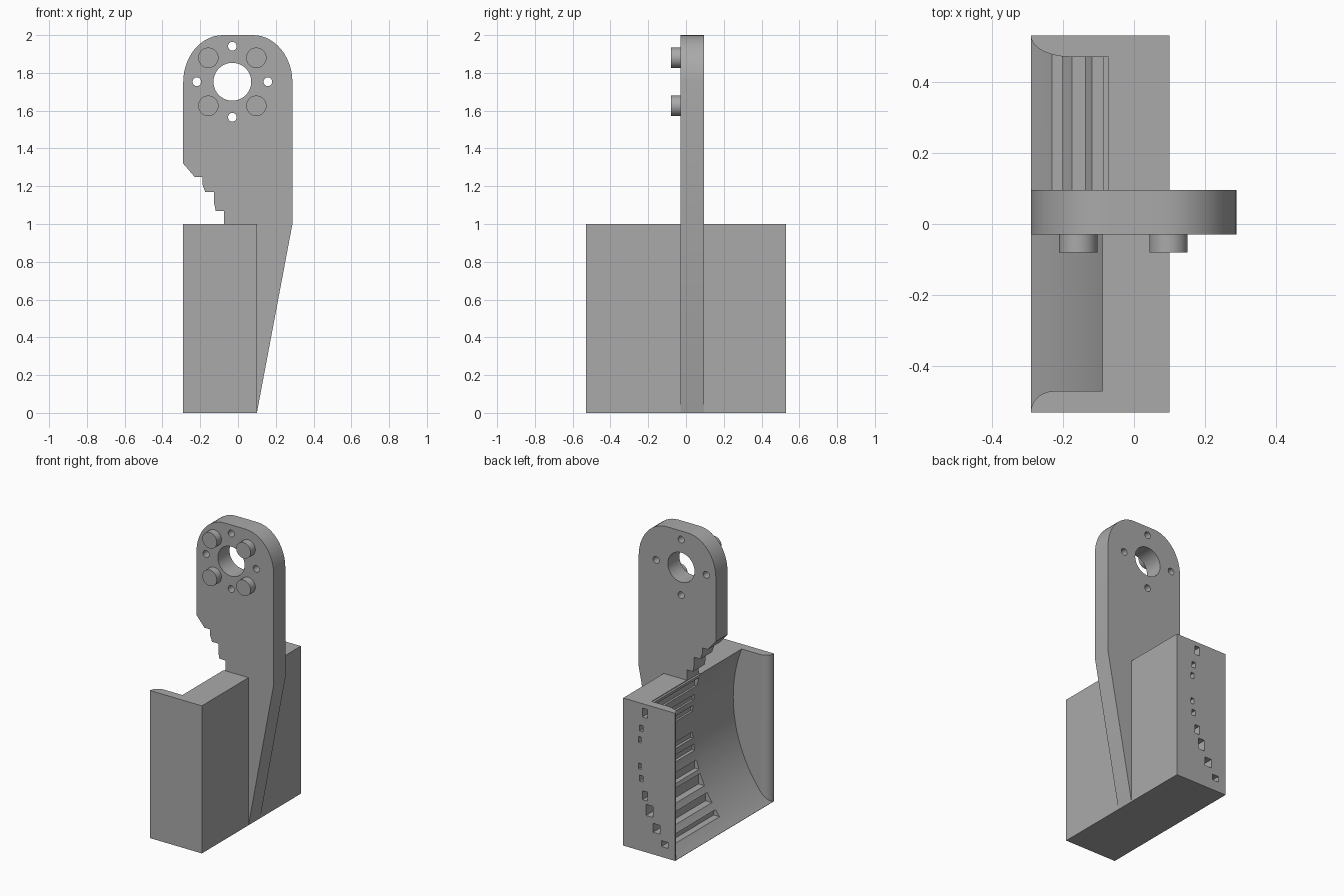
import bpy, bmesh, math
from mathutils import Matrix

cube = bpy.data.objects.get("Cube")
if cube:
    bpy.data.objects.remove(cube, do_unlink=True)

grey = bpy.data.materials.new("plain grey")
grey.use_nodes = True
colour = (0.4, 0.4, 0.4, 1)
grey.diffuse_color = colour
grey.node_tree.nodes["Principled BSDF"].inputs["Base Color"].default_value = colour

# Concave seat: circle in the xz plane
SEAT_X, SEAT_Z, SEAT_R = -0.975, 0.66, 0.95
BACK, FRONT = 0.095, -0.03


def seat_x(offset):
    return SEAT_X + math.sqrt(SEAT_R ** 2 - offset ** 2)


def finish(name, bm):
    bmesh.ops.recalc_face_normals(bm, faces=bm.faces)
    mesh = bpy.data.meshes.new(name)
    bm.to_mesh(mesh)
    bm.free()
    obj = bpy.data.objects.new(name, mesh)
    bpy.context.collection.objects.link(obj)
    mesh.materials.append(grey)
    return obj


def prism(name, points, start, end, axis):
    """Extrude a flat outline along y (xz outline) or z (xy outline)."""
    bm = bmesh.new()
    place = (lambda a, b: (a, start, b)) if axis == "y" else (lambda a, b: (a, b, start))
    face = bm.faces.new([bm.verts.new(place(a, b)) for a, b in points])
    moved = bmesh.ops.extrude_face_region(bm, geom=[face])["geom"]
    step = end - start
    bmesh.ops.translate(bm, verts=[v for v in moved if isinstance(v, bmesh.types.BMVert)],
                        vec=(0, step, 0) if axis == "y" else (0, 0, step))
    return finish(name, bm)


def box(name, x0, x1, y0, y1, z0, z1):
    return prism(name, [(x0, z0), (x1, z0), (x1, z1), (x0, z1)], y0, y1, "y")


def rod(name, x, z, radius, y0, y1, sides=48):
    bm = bmesh.new()
    bmesh.ops.create_cone(bm, cap_ends=True, segments=sides, radius1=radius,
                          radius2=radius, depth=y1 - y0)
    bm.transform(Matrix.Translation((x, (y0 + y1) / 2, z)) @ Matrix.Rotation(math.pi / 2, 4, "X"))
    return finish(name, bm)


def combine(obj, other, operation="DIFFERENCE"):
    mod = obj.modifiers.new("shape", "BOOLEAN")
    mod.operation, mod.object, mod.solver = operation, other, "EXACT"
    bpy.context.view_layer.objects.active = obj
    bpy.ops.object.modifier_apply(modifier=mod.name)
    bpy.data.objects.remove(other, do_unlink=True)


def smooth(obj):
    bpy.ops.object.select_all(action="DESELECT")
    obj.select_set(True)
    bpy.context.view_layer.objects.active = obj
    bpy.ops.object.shade_smooth_by_angle(angle=math.radians(25))


def arc(cx, cy, rx, ry, a0, a1, steps=14):
    return [(cx + rx * math.cos(math.radians(a0 + (a1 - a0) * i / steps)),
             cy + ry * math.sin(math.radians(a0 + (a1 - a0) * i / steps)))
            for i in range(steps + 1)]


# Block with a concave seat between two rounded cheeks
block = box("seat_block", -0.29, 0.10, -0.53, 0.53, 0, 1)
hollow = rod("hollow", SEAT_X, SEAT_Z, SEAT_R, -0.7, 0.7, 192)
flare = ([(-2, 0.53)] + arc(-0.18, 0.53, 0.11, 0.06, 180, 270)
         + [(0.3, 0.47), (0.3, -0.47)]
         + arc(-0.225, -0.53, 0.065, 0.06, 90, 180) + [(-2, -0.53)])
combine(hollow, prism("flare", flare, -0.4, 1.8, "z"), "INTERSECT")
combine(block, hollow)

# Grooves: (near, far) height offsets from the middle of the seat
grooves = [(0.55, 0.59), (0.45, 0.51), (0.335, 0.41), (0.25, 0.31), (0.15, 0.19), (0.07, 0.11)]
for side in (1, -1):
    for near, far in grooves:
        if side > 0 and near > 0.4:
            continue
        z0, z1 = sorted((SEAT_Z + side * near, SEAT_Z + side * far))
        end = 0.47 if z1 > 1 else 0.6
        combine(block, box("groove", seat_x(far) - 0.004, seat_x(near) + 0.014,
                           FRONT, end, z0, z1))
smooth(block)

# Upright plate with a stepped lower edge and a tapering web
outline = [(-0.29, SEAT_Z * 2)]
for near, far in grooves[:3]:
    tip = seat_x(near) + 0.012
    outline += [(seat_x(far), SEAT_Z + far), (tip, SEAT_Z + far), (tip, max(1, SEAT_Z + near))]
outline += [(0.05, 1), (0.05, 0.001), (0.10, 0.001), (0.288, 1)]
outline += arc(0.078, 1.75, 0.21, 0.25, 0, 90) + arc(-0.08, 1.75, 0.21, 0.25, 90, 180)
plate = prism("upright_plate", outline, FRONT, BACK, "y")

# Central bore and four bolt holes
HUB_X, HUB_Z = -0.03, 1.753
combine(plate, rod("bore", HUB_X, HUB_Z, 0.1, -0.2, 0.2, 64))
for dx, dz in ((1, 0), (-1, 0), (0, 1), (0, -1)):
    combine(plate, rod("bolt_hole", HUB_X + 0.188 * dx, HUB_Z + 0.188 * dz, 0.023, -0.2, 0.2, 32))
smooth(plate)

# Four round pegs on the front
for dx in (-1, 1):
    for dz in (-1, 1):
        name = ("upper" if dz > 0 else "lower") + ("_left" if dx > 0 else "_right") + "_peg"
        smooth(rod(name, HUB_X + 0.127 * dx, HUB_Z + 0.127 * dz, 0.054, -0.08, FRONT))
